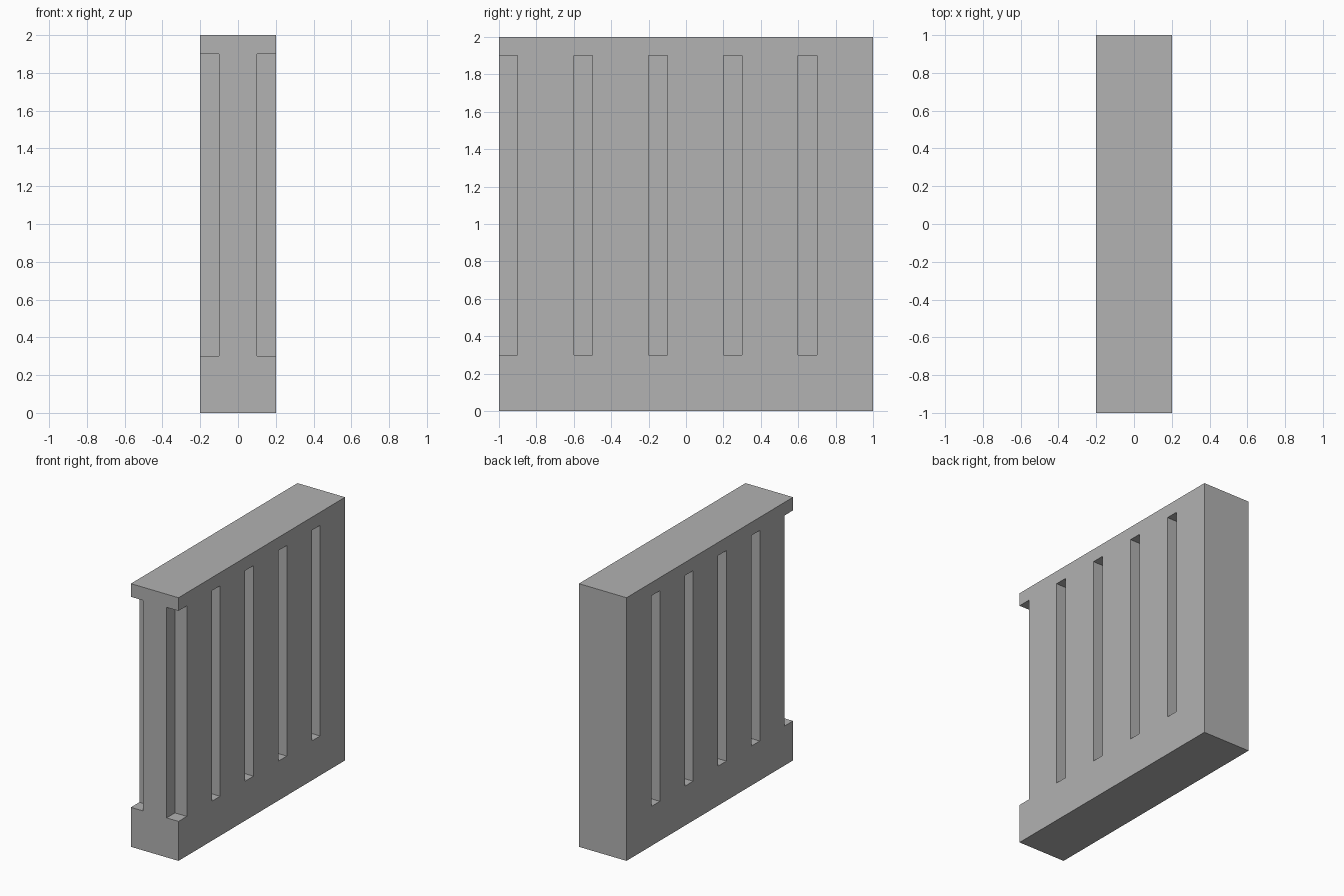
import bpy
import bmesh
from mathutils import Matrix, Vector

if "Cube" in bpy.data.objects:
    bpy.data.objects.remove(bpy.data.objects["Cube"], do_unlink=True)

grey = bpy.data.materials.new("plain_grey")
grey.use_nodes = True
colour = (0.445, 0.445, 0.445, 1)
grey.diffuse_color = colour
grey.node_tree.nodes["Principled BSDF"].inputs["Base Color"].default_value = colour


def add_box(bm, low, high):
    low, high = Vector(low), Vector(high)
    place = Matrix.Translation((low + high) / 2) @ Matrix.Diagonal((*(high - low), 1))
    bmesh.ops.create_cube(bm, size=1, matrix=place)


def make_object(name, bm):
    mesh = bpy.data.meshes.new(name)
    bm.to_mesh(mesh)
    bm.free()
    mesh.materials.append(grey)
    obj = bpy.data.objects.new(name, mesh)
    bpy.context.collection.objects.link(obj)
    return obj


# Solid upright slab
bm = bmesh.new()
add_box(bm, (-0.2, -1, 0), (0.2, 1, 2))
wall = make_object("grooved_wall", bm)

# Upright grooves on both broad sides; the first one is open at the front end
bm = bmesh.new()
for side in (-1, 1):
    for i in range(5):
        start = -1 + 0.4 * i
        overshoot = 0.05 if i == 0 else 0
        inner, outer = sorted((side * 0.1, side * 0.25))
        add_box(bm, (inner, start - overshoot, 0.3), (outer, start + 0.1, 1.9))
cutter = make_object("groove_cutter", bm)

# Cut the grooves, then discard the cutter
cut = wall.modifiers.new("grooves", "BOOLEAN")
cut.operation = "DIFFERENCE"
cut.solver = "EXACT"
cut.object = cutter
bpy.context.view_layer.objects.active = wall
bpy.ops.object.modifier_apply(modifier=cut.name)
bpy.data.objects.remove(cutter, do_unlink=True)
